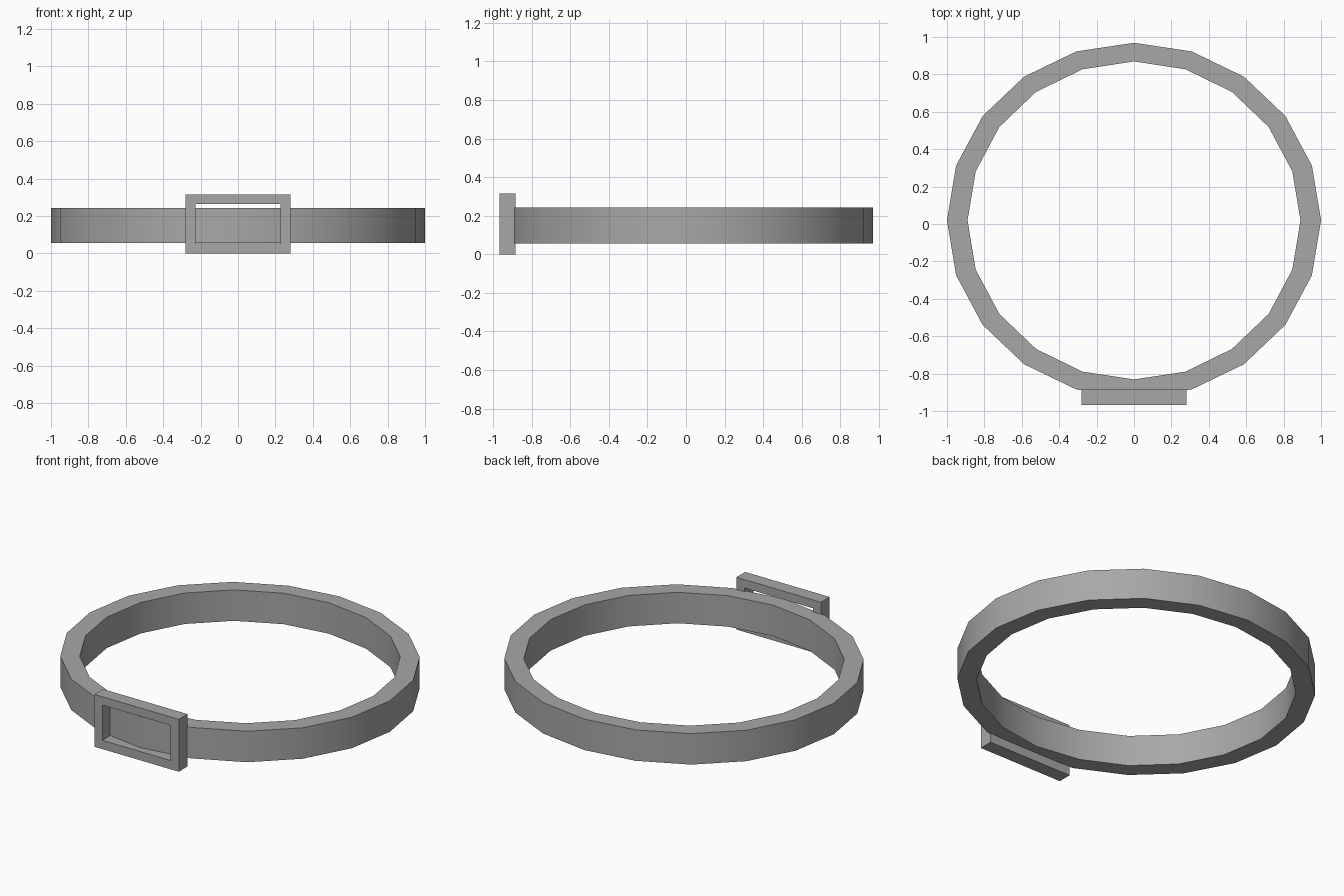
import bpy, bmesh, math

cube = bpy.data.objects.get("Cube")
if cube:
    bpy.data.objects.remove(cube, do_unlink=True)

# Single grey material
grey = bpy.data.materials.new("Mid grey")
grey.use_nodes = True
colour = (0.39, 0.39, 0.39, 1.0)
grey.diffuse_color = colour
grey.node_tree.nodes["Principled BSDF"].inputs["Base Color"].default_value = colour


def frame_object(name, outer, inner, depth, place):
    """Closed frame between two matching loops, extruded over a depth range.
    place(u, v, w) maps loop and depth coordinates to a position."""
    bm = bmesh.new()
    loops = [[bm.verts.new(place(u, v, w)) for u, v in loop]
             for loop, w in ((outer, depth[0]), (outer, depth[1]),
                             (inner, depth[1]), (inner, depth[0]))]
    n = len(outer)
    for k in range(4):
        a, b = loops[k], loops[(k + 1) % 4]
        for i in range(n):
            j = (i + 1) % n
            bm.faces.new((a[i], a[j], b[j], b[i]))
    bmesh.ops.recalc_face_normals(bm, faces=bm.faces)
    mesh = bpy.data.meshes.new(name)
    bm.to_mesh(mesh)
    bm.free()
    mesh.materials.append(grey)
    obj = bpy.data.objects.new(name, mesh)
    bpy.context.collection.objects.link(obj)
    return obj


def ellipse(rx, ry, cy, sides=20):
    return [(rx * math.cos(math.tau * i / sides),
             cy + ry * math.sin(math.tau * i / sides)) for i in range(sides)]


def rectangle(half, low, high):
    return [(-half, low), (half, low), (half, high), (-half, high)]


# Strap: twenty-sided band, slightly shorter front to back
strap = frame_object("belt_strap", ellipse(1.0, 0.95, 0.019), ellipse(0.89, 0.85, 0.019),
                     (0.056, 0.243), lambda u, v, w: (u, v, w))
bpy.ops.object.select_all(action='DESELECT')
strap.select_set(True)
bpy.context.view_layer.objects.active = strap
bpy.ops.object.shade_smooth_by_angle(angle=math.radians(30))

# Buckle: rectangular frame standing at the front
frame_object("belt_buckle", rectangle(0.282, 0.0, 0.316), rectangle(0.228, 0.053, 0.265),
             (-0.967, -0.884), lambda u, v, w: (u, w, v))
